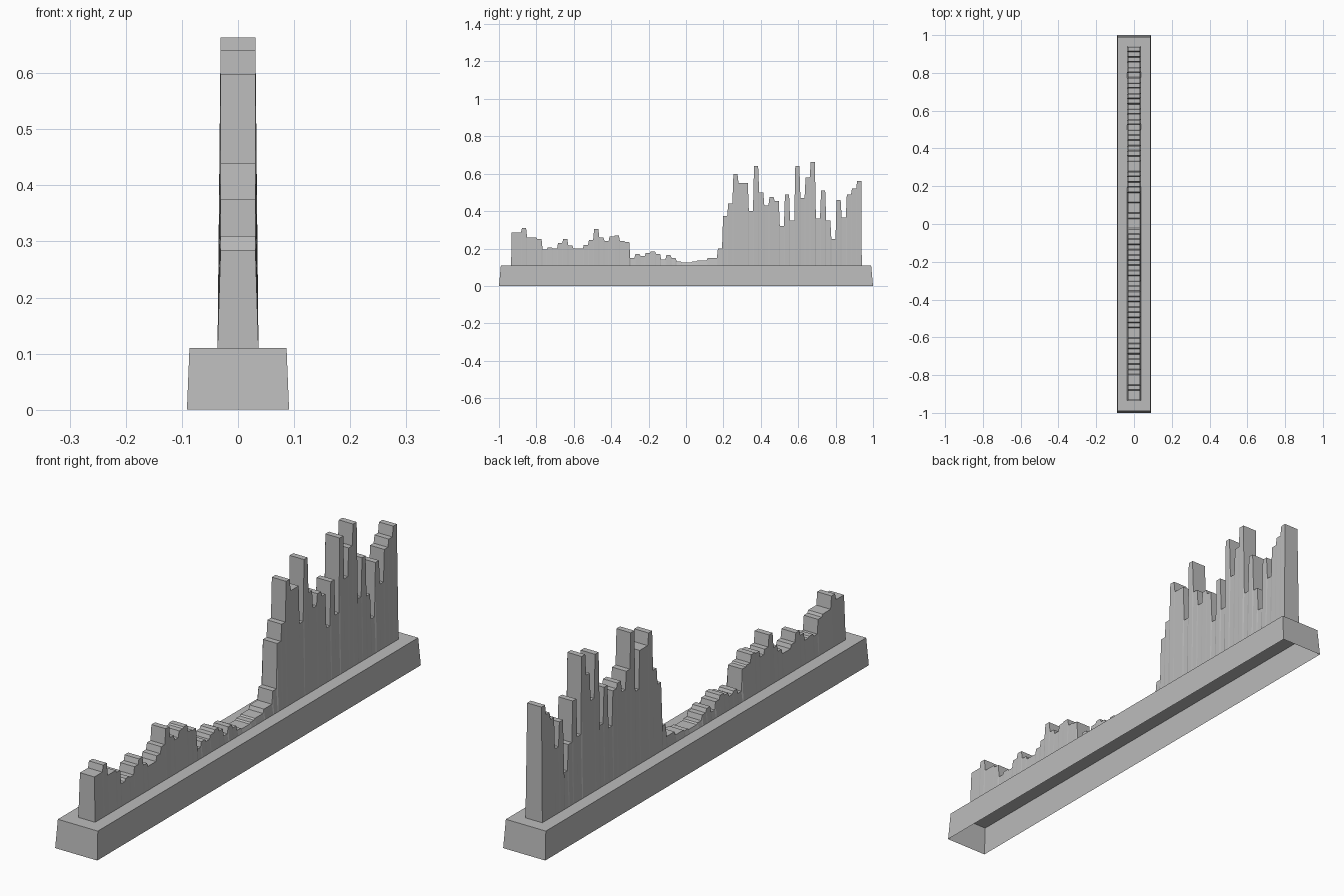
import bpy
import bmesh

cube = bpy.data.objects.get("Cube")
if cube:
    bpy.data.objects.remove(cube, do_unlink=True)

# One plain grey for the whole model
grey = bpy.data.materials.new("plain_grey")
grey.use_nodes = True
colour = (0.5, 0.5, 0.5, 1.0)
grey.diffuse_color = colour
grey.node_tree.nodes["Principled BSDF"].inputs["Base Color"].default_value = colour

BASE_TOP = 0.11


def finish(name, bm):
    """Turn a bmesh into a flat-shaded grey object."""
    mesh = bpy.data.meshes.new(name)
    bm.to_mesh(mesh)
    bm.free()
    mesh.materials.append(grey)
    obj = bpy.data.objects.new(name, mesh)
    bpy.context.scene.collection.objects.link(obj)
    return obj


def rectangle(bm, half_x, half_y, z):
    """Four corner vertices, counter-clockwise seen from above."""
    corners = ((-1, -1), (1, -1), (1, 1), (-1, 1))
    return [bm.verts.new((sx * half_x, sy * half_y, z)) for sx, sy in corners]


# Plinth: thin tapered tray, open underneath
bm = bmesh.new()
lower = rectangle(bm, 0.091, 1.0, 0.0)
upper = rectangle(bm, 0.0865, 0.99, BASE_TOP)
for i in range(len(lower)):
    j = (i + 1) % len(lower)
    bm.faces.new((lower[i], lower[j], upper[j], upper[i]))
bm.faces.new(upper)
finish("plinth", bm)

# Skyline: column heights in hundredths, from front to back
heights = [
    28.5, 28.5, 31, 26, 26, 25, 19.5, 20.5, 20, 23, 25, 21.5, 20, 20, 22, 24.5, 30.5,
    26, 24, 26.5, 27, 24, 23.5, 15, 17, 16, 17.5, 18.5, 17, 14, 16.5, 15, 13, 12.5,
    12.5, 13, 13.5, 13.5, 15, 15, 20, 37.5, 44, 59.7, 55, 55, 40, 64, 50, 43, 47.5,
    45.5, 32, 49, 35, 64, 47, 58, 66.3, 36, 51, 35, 25, 46, 36.5, 49, 52, 56,
]
FRONT, BACK = -0.935, 0.94
TOP_HALF, FOOT_HALF = 0.031, 0.0365
pitch = (BACK - FRONT) / len(heights)
flat = pitch * 0.4

# Each column gives a flat step; short slopes join neighbouring steps
profile = []
for k, height in enumerate(heights):
    middle = FRONT + (k + 0.5) * pitch
    profile += [(middle - flat, height / 100), (middle + flat, height / 100)]

bm = bmesh.new()
rows = []
for n, (y, z) in enumerate(profile):
    foot_y = FRONT if n == 0 else BACK if n == len(profile) - 1 else y
    rows.append((
        bm.verts.new((-FOOT_HALF, foot_y, BASE_TOP)),
        bm.verts.new((-TOP_HALF, y, z)),
        bm.verts.new((TOP_HALF, y, z)),
        bm.verts.new((FOOT_HALF, foot_y, BASE_TOP)),
    ))
for a, b in zip(rows, rows[1:]):
    for i in range(len(a) - 1):
        bm.faces.new((a[i], b[i], b[i + 1], a[i + 1]))
bm.faces.new(rows[0])
bm.faces.new(rows[-1])
bmesh.ops.recalc_face_normals(bm, faces=bm.faces)
finish("skyline", bm)
